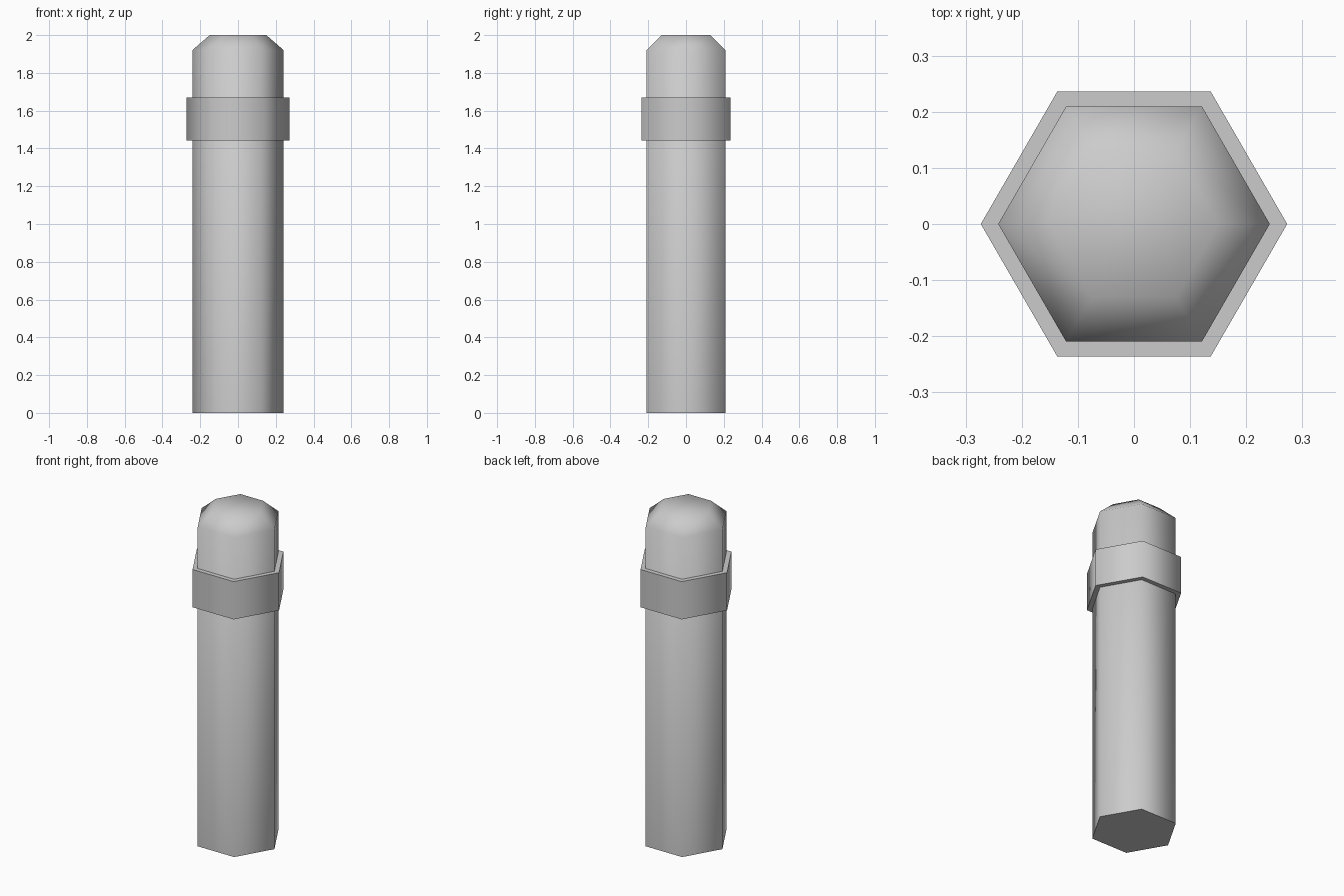
import bpy
import bmesh
import math

cube = bpy.data.objects.get("Cube")
if cube:
    bpy.data.objects.remove(cube, do_unlink=True)

grey = bpy.data.materials.new("light_grey")
grey.use_nodes = True
grey.diffuse_color = (0.6, 0.6, 0.6, 1)
grey.node_tree.nodes["Principled BSDF"].inputs["Base Color"].default_value = (0.6, 0.6, 0.6, 1)


def hex_part(name, profile, closed=False):
    """Sweep a (radius, height) profile around six sides."""
    bm = bmesh.new()
    rings = [[bm.verts.new((r * math.cos(i * math.pi / 3),
                            r * math.sin(i * math.pi / 3), z)) for i in range(6)]
             for r, z in profile]
    pairs = list(zip(rings, rings[1:]))
    if closed:
        pairs.append((rings[-1], rings[0]))
    else:
        bm.faces.new(rings[0])
        bm.faces.new(rings[-1])
    for low, high in pairs:
        for i in range(6):
            j = (i + 1) % 6
            bm.faces.new((low[i], low[j], high[j], high[i]))
    bmesh.ops.recalc_face_normals(bm, faces=bm.faces)
    mesh = bpy.data.meshes.new(name)
    bm.to_mesh(mesh)
    bm.free()
    mesh.materials.append(grey)
    obj = bpy.data.objects.new(name, mesh)
    bpy.context.collection.objects.link(obj)
    # Sides and chamfer blend together, square rims stay sharp
    bpy.ops.object.select_all(action='DESELECT')
    obj.select_set(True)
    bpy.context.view_layer.objects.active = obj
    bpy.ops.object.shade_smooth_by_angle(angle=math.radians(75))
    return obj


# Shaft with a chamfered top
hex_part("shaft", [(0.242, 0), (0.242, 1.92), (0.15, 2.0)])

# Collar ring around the upper shaft
hex_part("collar", [(0.24, 1.443), (0.273, 1.443), (0.273, 1.67), (0.24, 1.67)], closed=True)
